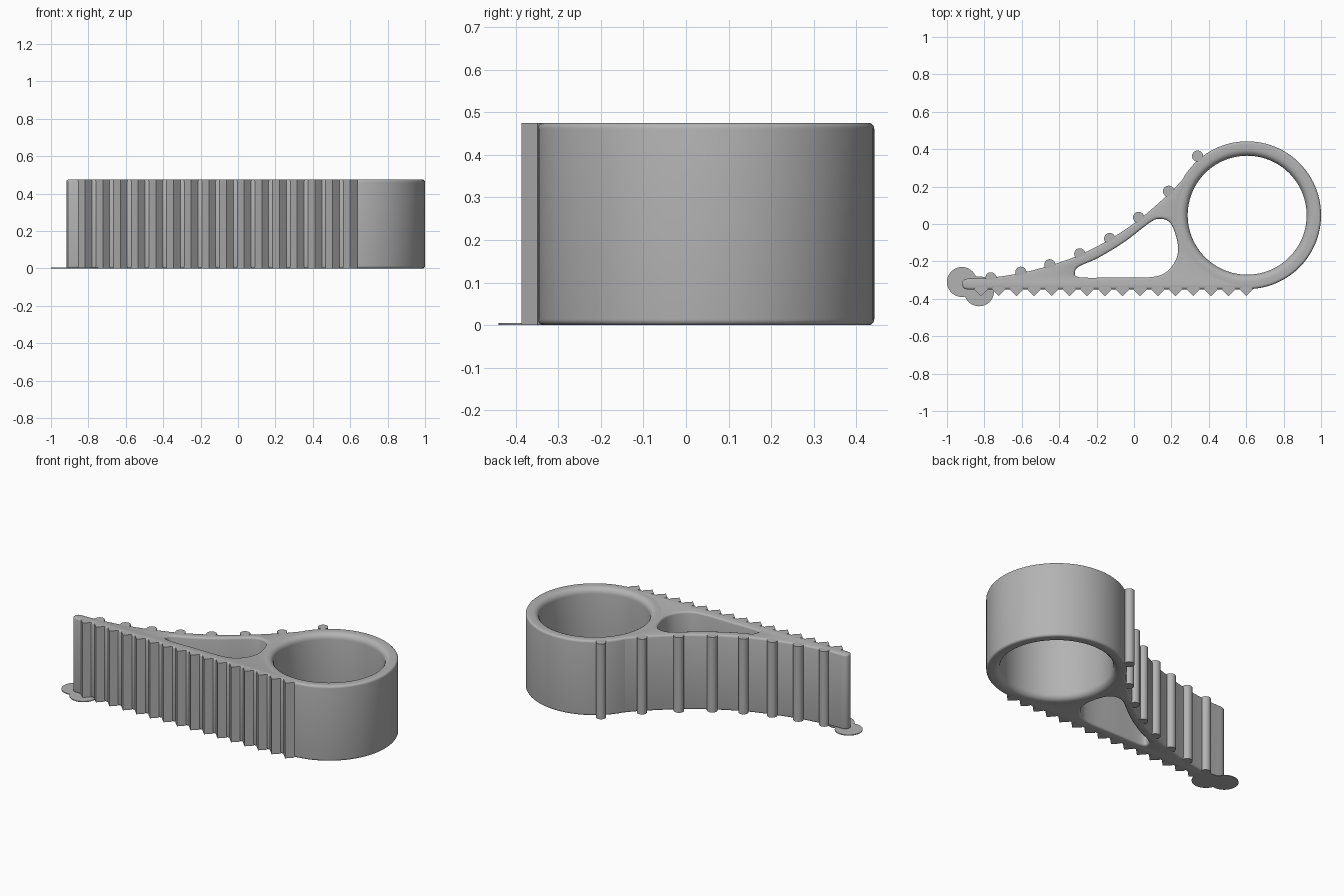
import bpy, bmesh, math
from mathutils import Vector

if "Cube" in bpy.data.objects:
    bpy.data.objects.remove(bpy.data.objects["Cube"])

H = 0.475                 # overall height
BEV = 0.012               # edge rounding of the body
CX, CY = 0.605, 0.047     # ring centre

grey = bpy.data.materials.new("plain grey")
grey.diffuse_color = (0.45, 0.45, 0.45, 1)
grey.use_nodes = True
grey.node_tree.nodes["Principled BSDF"].inputs["Base Color"].default_value = grey.diffuse_color


def finish(name, bm, angle=40):
    me = bpy.data.meshes.new(name)
    bmesh.ops.recalc_face_normals(bm, faces=bm.faces)
    bm.to_mesh(me)
    bm.free()
    ob = bpy.data.objects.new(name, me)
    bpy.context.collection.objects.link(ob)
    me.materials.append(grey)
    shade(ob, angle)
    return ob


def shade(ob, angle):
    bpy.ops.object.select_all(action='DESELECT')
    ob.select_set(True)
    bpy.context.view_layer.objects.active = ob
    bpy.ops.object.shade_smooth_by_angle(angle=math.radians(angle))


def prism(name, pts, z0, z1, angle=40):
    bm = bmesh.new()
    face = bm.faces.new([bm.verts.new((x, y, z0)) for x, y in pts])
    ext = bmesh.ops.extrude_face_region(bm, geom=[face], use_keep_orig=True)
    top = [v for v in ext["geom"] if isinstance(v, bmesh.types.BMVert)]
    bmesh.ops.translate(bm, verts=top, vec=(0, 0, z1 - z0))
    return finish(name, bm, angle)


def circle(x, y, r, n):
    return [(x + r * math.cos(2 * math.pi * i / n),
             y + r * math.sin(2 * math.pi * i / n)) for i in range(n)]


def smooth(pts, closed=False, steps=6):
    """Catmull-Rom interpolation through 2D points."""
    p = [Vector(q) for q in pts]
    n = len(p)
    out = []
    for i in range(n if closed else n - 1):
        if closed:
            a, b, c, d = (p[(i + k) % n] for k in (-1, 0, 1, 2))
        else:
            a, b, c, d = p[max(i - 1, 0)], p[i], p[i + 1], p[min(i + 2, n - 1)]
        for s in range(steps):
            t = s / steps
            out.append(0.5 * (2 * b + (c - a) * t + (2 * a - 5 * b + 4 * c - d) * t * t
                              + (3 * b - a - 3 * c + d) * t ** 3))
    return out if closed else out + [p[-1]]


# Wedge body with a window, rounded along every rim
upper = smooth([(0.362, 0.358), (0.27, 0.25), (0.185, 0.16), (0.025, 0.022), (-0.13, -0.082),
                (-0.29, -0.165), (-0.45, -0.222), (-0.605, -0.262), (-0.765, -0.287),
                (-0.89, -0.292)])
tip = [(-0.908, -0.298), (-0.918, -0.312), (-0.918, -0.332), (-0.908, -0.346), (-0.89, -0.35)]
arc = [(CX + 0.362 * math.cos(math.radians(a)), CY + 0.362 * math.sin(math.radians(a)))
       for a in range(267, 127, -5)]
outline = list(upper) + tip + [(0.586, -0.349)] + arc
window = smooth([(-0.315, -0.255), (-0.29, -0.285), (-0.1, -0.286), (0.08, -0.285), (0.165, -0.262),
                 (0.22, -0.2), (0.236, -0.13), (0.22, -0.05), (0.19, 0.01), (0.14, 0.028),
                 (0.085, 0.008), (-0.05, -0.095), (-0.19, -0.18), (-0.29, -0.225)], True)
cu = bpy.data.curves.new("wedge_body", 'CURVE')
cu.dimensions = '2D'
cu.fill_mode = 'BOTH'
cu.extrude = H / 2 - BEV
cu.bevel_depth = BEV
cu.bevel_resolution = 2
cu.offset = -BEV
for pts in (outline, window):
    sp = cu.splines.new('POLY')
    sp.points.add(len(pts) - 1)
    for pt, q in zip(sp.points, pts):
        pt.co = (q[0], q[1], 0, 1)
    sp.use_cyclic_u = True
tmp = bpy.data.objects.new("wedge_curve", cu)
bpy.context.collection.objects.link(tmp)
bpy.context.view_layer.update()
dg = bpy.context.evaluated_depsgraph_get()
mesh = bpy.data.meshes.new_from_object(tmp.evaluated_get(dg))
bpy.data.objects.remove(tmp)
bm = bmesh.new()
bm.from_mesh(mesh)
bmesh.ops.remove_doubles(bm, verts=bm.verts, dist=0.0003)
bmesh.ops.translate(bm, verts=bm.verts, vec=(0, 0, H / 2))
mesh.materials.clear()
finish("wedge_body", bm)

# Ring: rounded-rectangle section turned about a vertical axis
R0, R1 = 0.318, 0.395
section = []
for r, z, rad, start in ((R1, H, 0.014, 0), (R0, H, 0.036, 90),
                         (R0, 0, 0.036, 180), (R1, 0, 0.014, 270)):
    cr = r - rad if r == R1 else r + rad
    cz = z - rad if z else rad
    for k in range(6):
        a = math.radians(start + 18 * k)
        section.append((cr + rad * math.cos(a), cz + rad * math.sin(a)))
bm = bmesh.new()
N = 96
loops = [[bm.verts.new((CX + r * math.cos(2 * math.pi * i / N),
                        CY + r * math.sin(2 * math.pi * i / N), z)) for r, z in section]
         for i in range(N)]
M = len(section)
for i in range(N):
    a, b = loops[i], loops[(i + 1) % N]
    for j in range(M):
        bm.faces.new((a[j], b[j], b[(j + 1) % M], a[(j + 1) % M]))
finish("ring", bm)

# Pointed teeth along the straight front side
for i in range(16):
    x = 0.6 - 0.0945 * i
    prism("tooth", [(x, -0.386), (x + 0.038, -0.348), (x + 0.02, -0.33),
                    (x - 0.02, -0.33), (x - 0.038, -0.348)], 0, H, 20)

# Round grip ridges along the curved back side
for x, y in ((0.34, 0.363), (0.185, 0.175), (0.025, 0.035), (-0.13, -0.078),
             (-0.29, -0.16), (-0.45, -0.218), (-0.605, -0.258), (-0.765, -0.288)):
    prism("grip_ridge", circle(x, y, 0.03, 24), 0, H)

# Thin round feet under the narrow end
for x, y in ((-0.92, -0.31), (-0.828, -0.36)):
    prism("foot_disc", circle(x, y, 0.08, 40), 0, 0.005)
